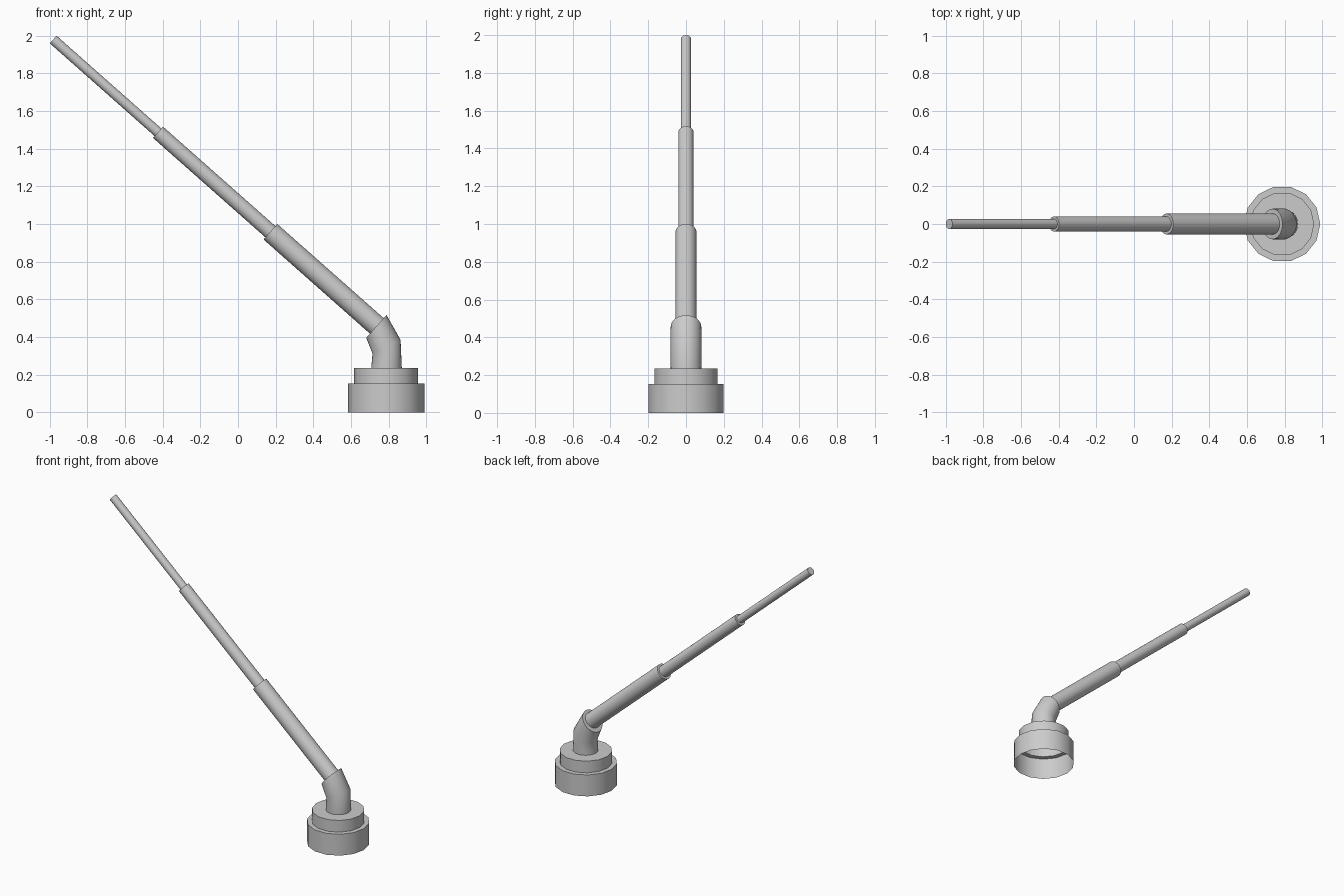
import bpy, bmesh
from math import sin, cos, pi, radians
from mathutils import Vector

if "Cube" in bpy.data.objects:
    bpy.data.objects.remove(bpy.data.objects["Cube"])

CX = 0.787                       # centre of the base in x
TIP = Vector((-0.982, 0, 1.98))  # far end of the arm
TILT = radians(48.5)             # lean of the arm from vertical, towards -x


def ring(bm, centre, r, tilt, sides):
    """Circle of vertices whose normal leans from +z towards -x."""
    u, v = Vector((cos(tilt), 0, sin(tilt))), Vector((0, 1, 0))
    c = Vector(centre)
    return [bm.verts.new(c + r * (cos(a) * u + sin(a) * v))
            for a in (2 * pi * i / sides for i in range(sides))]


def loft(name, rings, sides, cap_start=False, cap_end=True):
    """Skin a list of (centre, radius, tilt) rings into one object."""
    bm = bmesh.new()
    loops = [ring(bm, c, r, t, sides) for c, r, t in rings]
    for a, b in zip(loops, loops[1:]):
        for i in range(sides):
            j = (i + 1) % sides
            bm.faces.new((a[i], a[j], b[j], b[i]))
    if cap_start:
        bm.faces.new(loops[0][::-1])
    if cap_end:
        bm.faces.new(loops[-1])
    mesh = bpy.data.meshes.new(name)
    bm.to_mesh(mesh)
    bm.free()
    ob = bpy.data.objects.new(name, mesh)
    bpy.context.collection.objects.link(ob)
    bpy.context.view_layer.objects.active = ob
    bpy.ops.object.select_all(action='DESELECT')
    ob.select_set(True)
    bpy.ops.object.shade_smooth_by_angle(angle=radians(30))
    return ob


# Stepped base shell, open underneath
profile = [(0.2025, 0), (0.2025, 0.152), (0.17, 0.152), (0.17, 0.235)]
loft("base", [((CX, 0, z), r, 0) for r, z in profile], 14)

# Bent socket rising from the base
loft("elbow", [((0.789, 0, 0.235), 0.081, 0),
               ((0.789, 0, 0.348), 0.083, radians(26)),
               ((0.735, 0, 0.456), 0.081, TILT)], 32)

# Telescoping arm sections, each sliding out of the one before
axis = Vector((-sin(TILT), 0, cos(TILT)))
sections = [("arm_lower", 0.055, 2.31, 1.541),
            ("arm_middle", 0.040, 1.57, 0.744),
            ("arm_tip", 0.027, 0.77, 0.0)]
for name, r, start, end in sections:
    loft(name, [(TIP - axis * start, r, TILT), (TIP - axis * end, r, TILT)],
         32, cap_start=True)
